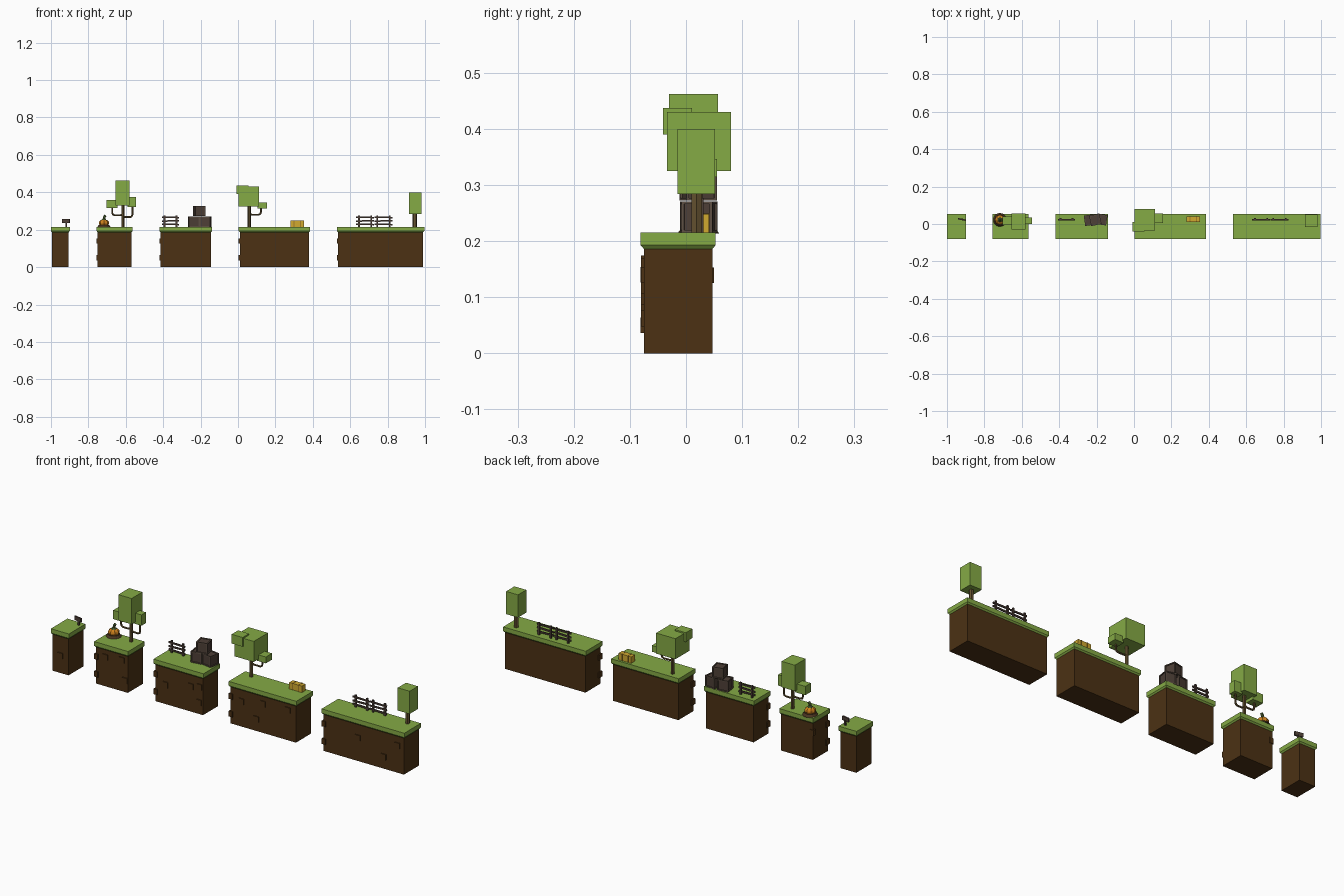
import bpy, bmesh, math
from mathutils import Matrix, Vector

if "Cube" in bpy.data.objects:
    bpy.data.objects.remove(bpy.data.objects["Cube"])


def mat(name, r, g, b):
    m = bpy.data.materials.new(name)
    m.diffuse_color = (r, g, b, 1)
    m.use_nodes = True
    m.node_tree.nodes["Principled BSDF"].inputs["Base Color"].default_value = m.diffuse_color
    return m


GRASS = mat("grass green", 0.235, 0.405, 0.06)
DIRT = mat("dirt brown", 0.072, 0.031, 0.007)
BARK = mat("bark brown", 0.13, 0.085, 0.03)
FENCE = mat("fence wood", 0.075, 0.05, 0.038)
CRATE = mat("crate wood", 0.11, 0.078, 0.056)
HAY = mat("straw yellow", 0.64, 0.40, 0.03)
BAND = mat("straw band", 0.38, 0.21, 0.02)
ORANGE = mat("pumpkin orange", 0.62, 0.22, 0.012)
SOIL = mat("dry leaf brown", 0.07, 0.035, 0.015)
STEM = mat("stem green", 0.07, 0.12, 0.03)


def finish(bm, name, *mats):
    bmesh.ops.recalc_face_normals(bm, faces=bm.faces)
    me = bpy.data.meshes.new(name)
    bm.to_mesh(me)
    bm.free()
    for m in mats:
        me.materials.append(m)
    ob = bpy.data.objects.new(name, me)
    bpy.context.collection.objects.link(ob)
    return ob


def add_box(bm, x0, x1, y0, y1, z0, z1):
    c = Vector((x0 + x1, y0 + y1, z0 + z1)) / 2
    s = Matrix.Diagonal((x1 - x0, y1 - y0, z1 - z0, 1))
    return bmesh.ops.create_cube(bm, size=1, matrix=Matrix.Translation(c) @ s)["verts"]


def boxes(name, m, *dims):
    bm = bmesh.new()
    for d in dims:
        add_box(bm, *d)
    return finish(bm, name, m)


def tube(name, m, pts, r, sides=6):
    # round bar following a path
    bm = bmesh.new()
    pts = [Vector(p) for p in pts]
    rings = []
    for i, p in enumerate(pts):
        t = (pts[min(i + 1, len(pts) - 1)] - pts[max(i - 1, 0)]).normalized()
        u = t.cross(Vector((0, 1, 0))).normalized()
        v = t.cross(u)
        rings.append([bm.verts.new(p + r * (u * math.cos(a) + v * math.sin(a)))
                      for a in (2 * math.pi * k / sides for k in range(sides))])
    for a, b in zip(rings, rings[1:]):
        for k in range(sides):
            j = (k + 1) % sides
            bm.faces.new((a[k], a[j], b[j], b[k]))
    bm.faces.new(rings[0])
    bm.faces.new(rings[-1])
    return finish(bm, name, m)


# Ground blocks: dirt, grass lid with tapered underside, raised stones
Y0, Y1, TOP = -0.075, 0.047, 0.215
blocks = [  # x range, then front plates as (x fraction, z), then corner plates z
    (-0.995, -0.905, [(0.5, 0.09)], []),
    (-0.75, -0.57, [(0.3, 0.15), (0.82, 0.16), (0.92, 0.06)], [0.14, 0.05]),
    (-0.415, -0.145, [(0.22, 0.10), (0.75, 0.13), (0.93, 0.14), (0.92, 0.06)], [0.14, 0.05]),
    (0.01, 0.38, [(0.17, 0.13), (0.4, 0.062), (0.5, 0.15), (0.88, 0.155)], [0.14, 0.05]),
    (0.535, 0.99, [(0.43, 0.12), (0.75, 0.062), (0.92, 0.14)], [0.14, 0.05]),
]
for x0, x1, plates, corners in blocks:
    boxes("dirt_block", DIRT, (x0, x1, Y0, Y1, 0, 0.19))
    bm = bmesh.new()
    vs = add_box(bm, x0 - 0.006, x1 + 0.006, Y0 - 0.006, Y1 + 0.006, 0.193, TOP)
    low = [f for f in bm.faces if f.calc_center_median().z < 0.194]
    ext = bmesh.ops.extrude_face_region(bm, geom=low)["geom"]
    bmesh.ops.delete(bm, geom=low, context="FACES_ONLY")
    for v in ext:
        if isinstance(v, bmesh.types.BMVert):
            v.co.z = 0.186
            v.co.x += 0.006 if v.co.x < (x0 + x1) / 2 else -0.006
            v.co.y += 0.006 if v.co.y < 0 else -0.006
    finish(bm, "grass_lid", GRASS)
    dims = [(x0 + f * (x1 - x0) - 0.014, min(x0 + f * (x1 - x0) + 0.014, x1 - 0.001),
             Y0 - 0.005, Y0 + 0.01, z - 0.014, z + 0.014) for f, z in plates]
    dims += [(x0 - 0.006, x0 + 0.014, Y0 - 0.006, Y0 + 0.02, z - 0.014, z + 0.014)
             for z in corners]
    boxes("dirt_stones", DIRT, *dims)
boxes("back_stone", DIRT, (-0.756, -0.735, 0.03, 0.05, 0.125, 0.153))


# Trees: trunk, bent branches, cube foliage
def tree(x, y, r, top, leaves, branches):
    tube("trunk", BARK, [(x, y, TOP - 0.005), (x, y, top)], r)
    boxes("foliage", GRASS, *leaves)
    for bx, z0, z1 in branches:
        s = 1 if bx > x else -1
        tube("branch", BARK, [(x, y, z0 + 0.006), (x + s * 0.015, y, z0),
                              (bx - s * 0.012, y, z0), (bx - s * 0.003, y, z0 + 0.004),
                              (bx, y, z0 + 0.013), (bx, y, z1)], 0.005)


tree(-0.615, 0.017, 0.008, 0.34,
     [(-0.655, -0.58, -0.03, 0.057, 0.33, 0.462),
      (-0.702, -0.645, -0.005, 0.04, 0.315, 0.36),
      (-0.59, -0.545, 0.0, 0.036, 0.321, 0.376)],
     [(-0.672, 0.277, 0.32), (-0.565, 0.267, 0.33)])
tree(0.06, 0.022, 0.009, 0.335,
     [(0.004, 0.113, -0.034, 0.08, 0.325, 0.43),
      (-0.007, 0.055, -0.041, 0.011, 0.39, 0.437),
      (0.105, 0.154, 0.005, 0.055, 0.314, 0.346)],
     [(0.122, 0.28, 0.32)])
tree(0.945, 0.019, 0.011, 0.29,
     [(0.913, 0.98, -0.015, 0.052, 0.284, 0.40)], [])


# Fences: two posts and three slightly tilted rails
def fence(x0, x1):
    y = 0.027
    bm = bmesh.new()
    for x in (x0 + 0.01, x1 - 0.018):
        add_box(bm, x, x + 0.009, y - 0.004, y + 0.004, TOP - 0.003, 0.277)
    for z, tilt in ((0.229, 0.03), (0.247, -0.03), (0.266, 0.02)):
        vs = add_box(bm, x0, x1, y - 0.007, y - 0.001, z - 0.004, z + 0.004)
        bmesh.ops.rotate(bm, verts=vs, cent=((x0 + x1) / 2, y, z),
                         matrix=Matrix.Rotation(tilt, 3, "Y"))
    finish(bm, "fence", FENCE)


for a, b in ((-0.407, -0.315), (0.632, 0.726), (0.73, 0.825)):
    fence(a, b)


# Crates: turned cubes with recessed panels
def crate(x, y, z, turn, s=0.056):
    bm = bmesh.new()
    bmesh.ops.create_cube(bm, size=s)
    bmesh.ops.inset_individual(bm, faces=bm.faces[:], thickness=0.007)
    panels = [f for f in bm.faces if f.calc_area() > 0.001]
    for f in panels:
        n = f.normal.copy()
        e = bmesh.ops.extrude_discrete_faces(bm, faces=[f])["faces"][0]
        e.material_index = 1
        bmesh.ops.translate(bm, verts=e.verts[:], vec=n * -0.004)
    ob = finish(bm, "crate", CRATE, FENCE)
    ob.location = (x, y, z + s / 2)
    ob.rotation_euler.z = turn


crate(-0.237, 0.021, TOP, 0.14)
crate(-0.173, 0.024, TOP, -0.16)
crate(-0.207, 0.022, TOP + 0.057, 0.22)

# Signpost
boxes("sign_post", FENCE, (-0.923, -0.913, 0.022, 0.03, TOP - 0.003, 0.24))
sign = boxes("sign_board", FENCE, (-0.021, 0.021, -0.004, 0.004, -0.01, 0.01))
sign.location = (-0.92, 0.024, 0.246)
sign.rotation_euler.z = -0.2

# Hay bale with two bands
boxes("hay_bale", HAY, (0.281, 0.353, 0.012, 0.041, TOP, 0.248))
boxes("hay_bands", BAND, *[(x, x + 0.005, 0.011, 0.042, TOP, 0.249) for x in (0.297, 0.331)])

# Pumpkin: leaf bed, ribbed body, stem
PX, PY = -0.717, 0.022
bm = bmesh.new()
bmesh.ops.create_cone(bm, cap_ends=True, segments=14, radius1=0.037, radius2=0.028, depth=0.012,
                      matrix=Matrix.Translation((PX, PY, TOP + 0.005)))
finish(bm, "leaf_bed", SOIL)
bm = bmesh.new()
bmesh.ops.create_uvsphere(bm, u_segments=16, v_segments=8, radius=0.026)
for v in bm.verts:
    k = 1 + 0.07 * math.cos(8 * math.atan2(v.co.y, v.co.x))
    v.co = (PX + v.co.x * k, PY + v.co.y * k, 0.236 + v.co.z * 0.75)
finish(bm, "pumpkin", ORANGE)
bm = bmesh.new()
bmesh.ops.create_cone(bm, cap_ends=True, segments=6, radius1=0.016, radius2=0.007, depth=0.01,
                      matrix=Matrix.Translation((PX, PY, 0.256)))
finish(bm, "pumpkin_cap", STEM)
tube("pumpkin_stem", STEM, [(PX, PY, 0.255), (PX + 0.002, PY, 0.267), (PX + 0.008, PY, 0.277)], 0.007)
